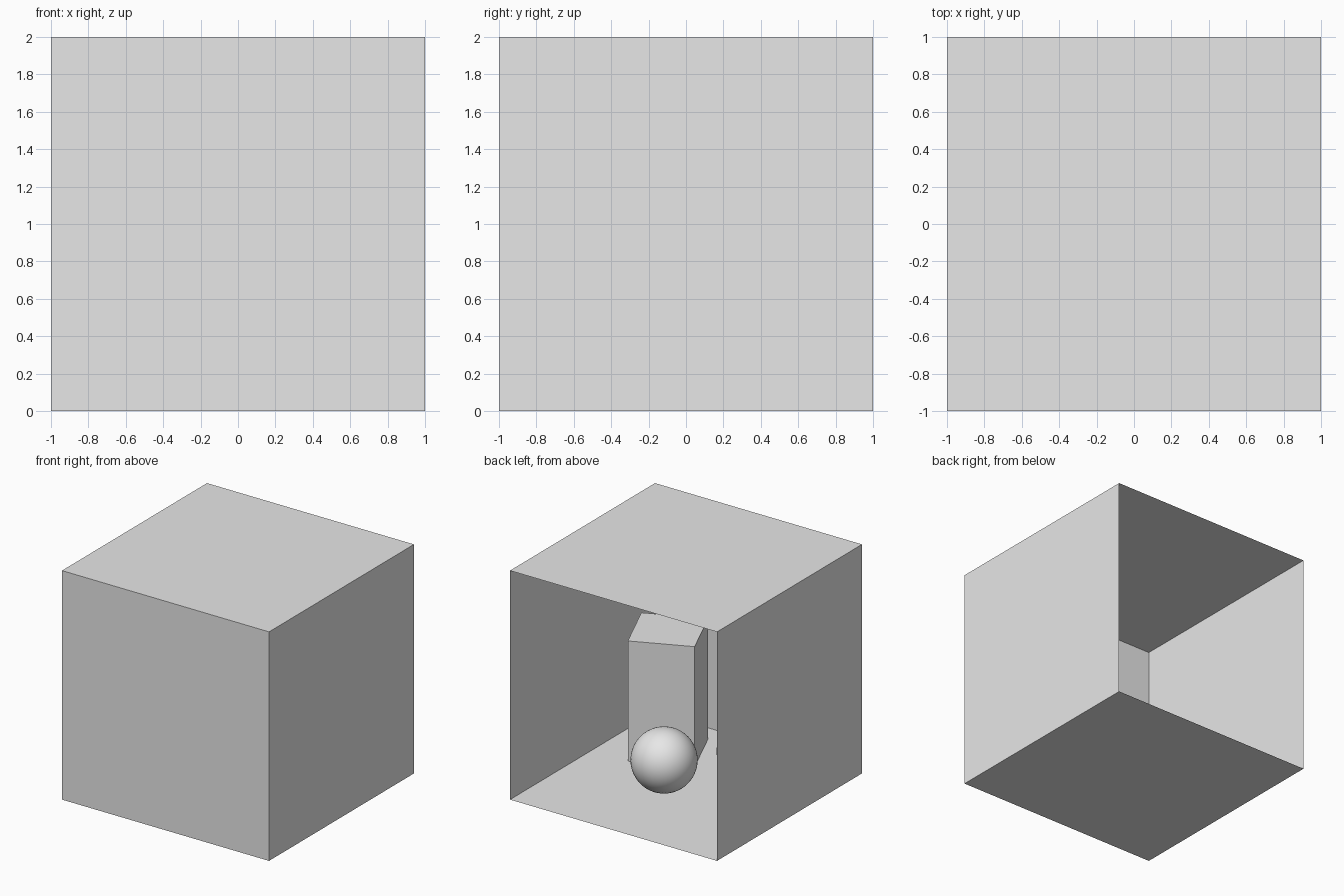
import bpy, bmesh, math
from mathutils import Matrix, Vector

if "Cube" in bpy.data.objects:
    bpy.data.objects.remove(bpy.data.objects["Cube"], do_unlink=True)

GREY = (0.8, 0.8, 0.8, 1)
grey = bpy.data.materials.new("plain_grey")
grey.use_nodes = True
grey.diffuse_color = GREY
grey.node_tree.nodes["Principled BSDF"].inputs["Base Color"].default_value = GREY


def make(name, bm, smooth=False):
    mesh = bpy.data.meshes.new(name)
    bm.to_mesh(mesh)
    bm.free()
    mesh.materials.append(grey)
    for face in mesh.polygons:
        face.use_smooth = smooth
    obj = bpy.data.objects.new(name, mesh)
    bpy.context.collection.objects.link(obj)
    return obj


def box(size, centre, turn=0):
    bm = bmesh.new()
    place = (Matrix.Translation(centre) @ Matrix.Rotation(math.radians(turn), 4, "Z")
             @ Matrix.Diagonal((*size, 1)))
    bmesh.ops.create_cube(bm, size=1, matrix=place)
    return bm


# Room shell: thin walls, floor and ceiling, open at the back
room = box((2, 2, 2), (0, 0, 1))
room.normal_update()
back = [f for f in room.faces if f.normal.y > 0.9]
bmesh.ops.delete(room, geom=back, context="FACES")
bmesh.ops.reverse_faces(room, faces=room.faces[:])
make("room", room)

# Square lamp panel just under the ceiling
panel = bmesh.new()
bmesh.ops.create_grid(panel, x_segments=1, y_segments=1, size=0.45,
                      matrix=Matrix.Translation((0, 0, 1.995)))
bmesh.ops.reverse_faces(panel, faces=panel.faces[:])
make("ceiling_lamp", panel)

# Tall block, turned on the floor
make("tall_block", box((0.54, 0.54, 1.05), (0.51, -0.48, 0.525), 23.5))

# Two balls resting on the floor
RADIUS = 0.266
for name, x, y in (("back_ball", 0.1, 0.16), ("front_ball", -0.36, -0.37)):
    ball = bmesh.new()
    bmesh.ops.create_uvsphere(ball, u_segments=48, v_segments=24, radius=RADIUS,
                              matrix=Matrix.Translation(Vector((x, y, RADIUS))))
    make(name, ball, smooth=True)
